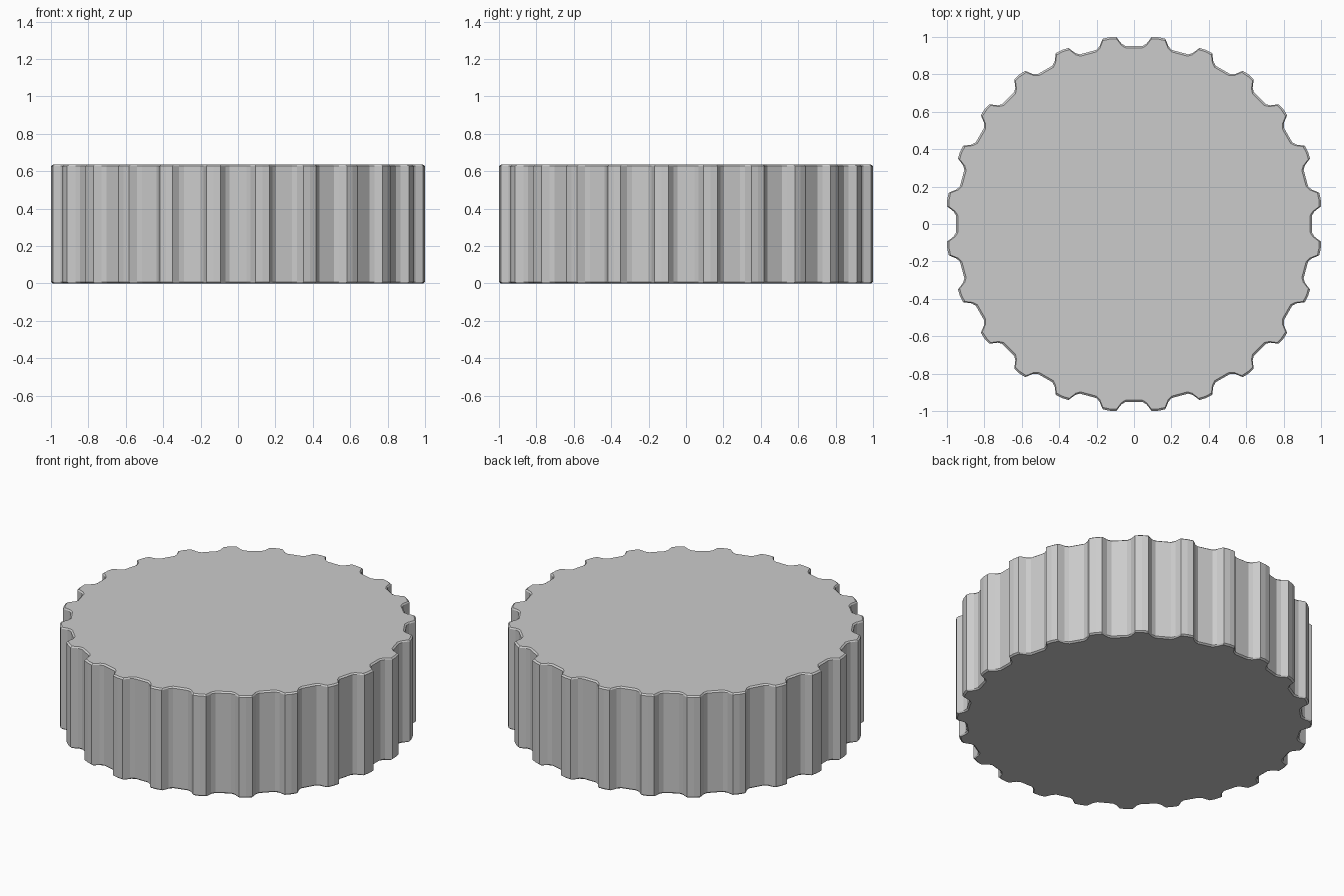
import bpy, bmesh
from math import cos, sin, radians

if "Cube" in bpy.data.objects:
    bpy.data.objects.remove(bpy.data.objects["Cube"])

TEETH = 24
HEIGHT = 0.635
# one groove and ridge: (angle in degrees, radius)
PITCH = [(-2.7, 0.952), (2.7, 0.952), (4.0, 0.967), (5.4, 1.0044),
         (7.5, 1.0070), (9.6, 1.0044), (11.0, 0.967)]
# bevelled edge rings: (height, inset)
RINGS = [(0.0, 0.010), (0.008, 0.0), (HEIGHT - 0.008, 0.0), (HEIGHT, 0.010)]


def ring(bm, z, inset):
    verts = []
    for t in range(TEETH):
        for a, r in PITCH:
            a = radians(a + t * 360 / TEETH)
            verts.append(bm.verts.new(((r - inset) * cos(a), (r - inset) * sin(a), z)))
    return verts


# ridged cap body
bm = bmesh.new()
rings = [ring(bm, z, i) for z, i in RINGS]
n = len(rings[0])
for lo, hi in zip(rings, rings[1:]):
    for i in range(n):
        j = (i + 1) % n
        bm.faces.new((lo[i], lo[j], hi[j], hi[i]))

# flat top and bottom
bm.faces.new(rings[-1])
bm.faces.new(rings[0][::-1])

mesh = bpy.data.meshes.new("ridged_cap")
bm.to_mesh(mesh)
bm.free()
bpy.context.collection.objects.link(bpy.data.objects.new("ridged_cap", mesh))
